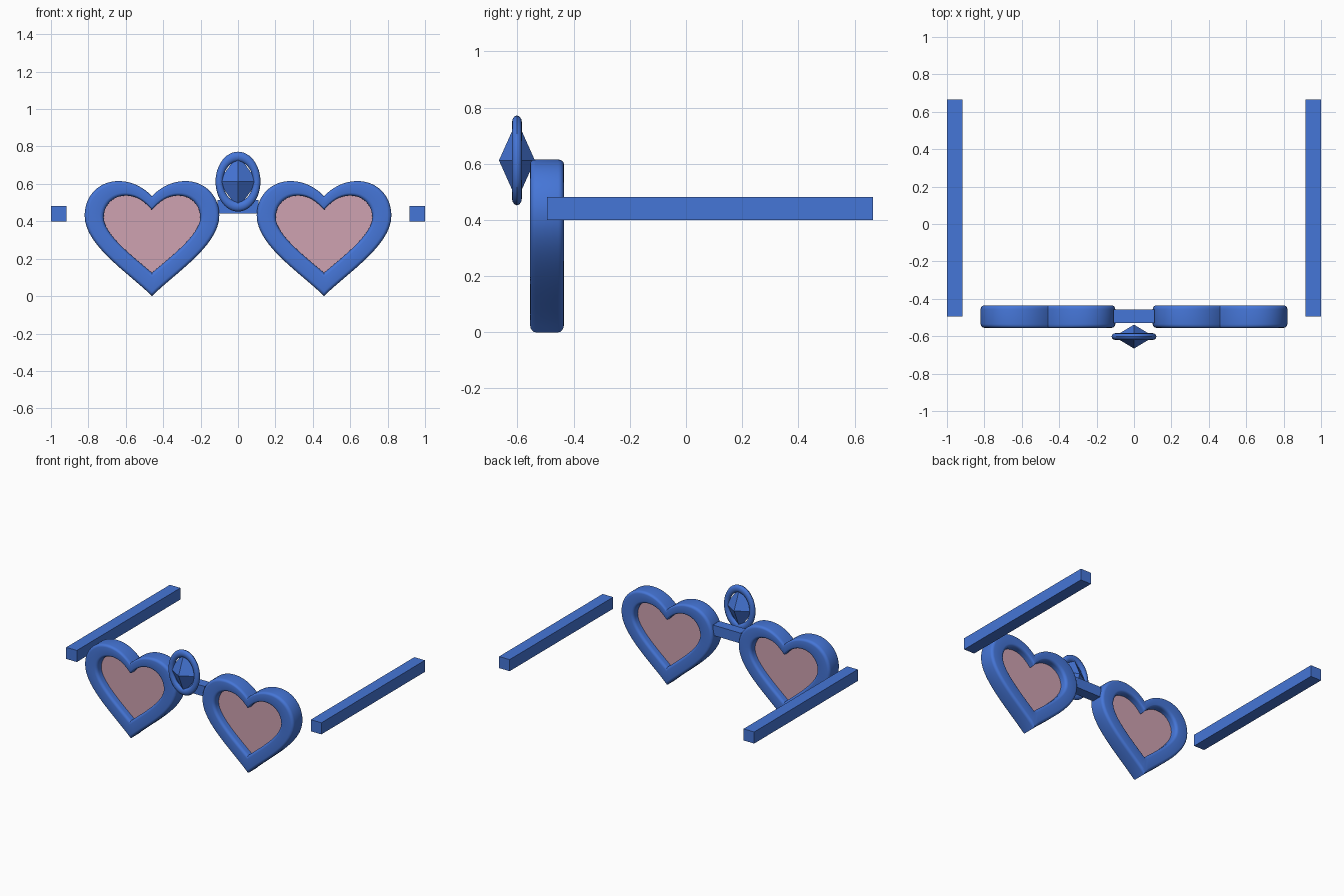
import bpy, bmesh, math
from math import pi, sin, cos
from mathutils import Vector, Matrix
from mathutils.geometry import interpolate_bezier

if "Cube" in bpy.data.objects:
    bpy.data.objects.remove(bpy.data.objects["Cube"])


def material(name, rgb):
    m = bpy.data.materials.new(name)
    m.use_nodes = True
    m.diffuse_color = (*rgb, 1)
    m.node_tree.nodes["Principled BSDF"].inputs["Base Color"].default_value = (*rgb, 1)
    return m


BLUE = material("blue_frame", (0.06, 0.18, 0.68))
PINK = material("pink_lens", (0.62, 0.36, 0.44))


def finish(name, bm, mat, smooth=False):
    bmesh.ops.recalc_face_normals(bm, faces=bm.faces)
    mesh = bpy.data.meshes.new(name)
    bm.to_mesh(mesh)
    bm.free()
    mesh.materials.append(mat)
    obj = bpy.data.objects.new(name, mesh)
    bpy.context.collection.objects.link(obj)
    if smooth:
        bpy.ops.object.select_all(action="DESELECT")
        obj.select_set(True)
        bpy.context.view_layer.objects.active = obj
        bpy.ops.object.shade_smooth_by_angle(angle=math.radians(35))
    return obj


def box(name, lo, hi):
    lo, hi = Vector(lo), Vector(hi)
    bm = bmesh.new()
    bmesh.ops.create_cube(bm, size=1)
    bmesh.ops.scale(bm, vec=hi - lo, verts=bm.verts)
    bmesh.ops.translate(bm, vec=(lo + hi) / 2, verts=bm.verts)
    return finish(name, bm, BLUE)


def heart(spans, steps=16):
    """Closed heart outline in (x, z) from the Bezier spans of its right half."""
    half = []
    for span in spans:
        half += interpolate_bezier(*[Vector(p) for p in span], steps)[:-1]
    half.append(Vector(spans[-1][-1]))
    return half + [Vector((-p.x, p.y)) for p in half[-2:0:-1]]


def skin(bm, loops):
    """Bridge closed loops of points into a closed tube."""
    rings = [[bm.verts.new(p) for p in loop] for loop in loops]
    n = len(rings[0])
    for a, b in zip(rings, rings[1:] + rings[:1]):
        for i in range(n):
            j = (i + 1) % n
            bm.faces.new((a[i], a[j], b[j], b[i]))


outer = heart([
    [(0, .535), (.05, .585), (.11, .615), (.18, .615)],
    [(.18, .615), (.28, .615), (.36, .54), (.36, .43)],
    [(.36, .43), (.36, .27), (.12, .12), (0, 0)]])
inner = heart([
    [(0, .46), (.04, .505), (.08, .537), (.14, .537)],
    [(.14, .537), (.21, .537), (.258, .485), (.258, .42)],
    [(.258, .42), (.258, .33), (.1, .21), (0, .125)]])

# Rounded rectangle section: u runs from inner to outer outline, y is depth
MID_Y, HALF_DEPTH, ROUND_Y, ROUND_U = -0.495, 0.06, 0.02, 0.2
section = []
for corner, (su, sy) in enumerate([(1, 1), (-1, 1), (-1, -1), (1, -1)]):
    for k in range(5):
        a = (corner + k / 4) * pi / 2
        section.append((0.5 + su * (0.5 - ROUND_U) + ROUND_U * cos(a),
                        MID_Y + sy * (HALF_DEPTH - ROUND_Y) + ROUND_Y * sin(a)))

for side, s in (("left", 1), ("right", -1)):
    cx = s * 0.46

    # Heart rim
    bm = bmesh.new()
    skin(bm, [[(cx + p.x, y, p.y) for p in (i.lerp(o, u) for i, o in zip(inner, outer))]
              for u, y in section])
    finish(side + "_heart_rim", bm, BLUE, smooth=True)

    # Heart lens
    bm = bmesh.new()
    face = bm.faces.new([bm.verts.new((cx + p.x, MID_Y - 0.01, p.y)) for p in inner])
    ext = bmesh.ops.extrude_face_region(bm, geom=[face], use_keep_orig=True)
    bmesh.ops.translate(bm, vec=(0, 0.02, 0),
                        verts=[v for v in ext["geom"] if isinstance(v, bmesh.types.BMVert)])
    finish(side + "_lens", bm, PINK)

    # Temple arm
    xs = sorted((s * 0.917, s * 1.0))
    box(side + "_temple_arm", (xs[0], -0.495, 0.4), (xs[1], 0.665, 0.482))

# Bridge between the rims
box("bridge", (-0.11, -0.53, 0.442), (0.11, -0.457, 0.515))

# Oval ring of the ornament
GEM = Vector((0, -0.602, 0.612))
bm = bmesh.new()
loops = []
for k in range(12):
    a = k * pi / 6
    r = 0.1 + 0.02 * cos(a)
    loops.append([GEM + Vector((r * cos(t), 0.018 * sin(a), r * sin(t) * 4 / 3))
                  for t in (i * 2 * pi / 48 for i in range(48))])
skin(bm, loops)
finish("ornament_ring", bm, BLUE, smooth=True)

# Eight-sided gem: two pyramids sharing a diamond outline
bm = bmesh.new()
tips = [bm.verts.new(GEM + Vector((0, y, 0))) for y in (-0.064, 0.064)]
rim = [bm.verts.new(GEM + Vector((0.107 * cos(i * pi / 2), 0, 0.143 * sin(i * pi / 2))))
       for i in range(4)]
for tip in tips:
    for i in range(4):
        bm.faces.new((tip, rim[i], rim[(i + 1) % 4]))
finish("ornament_gem", bm, BLUE)
